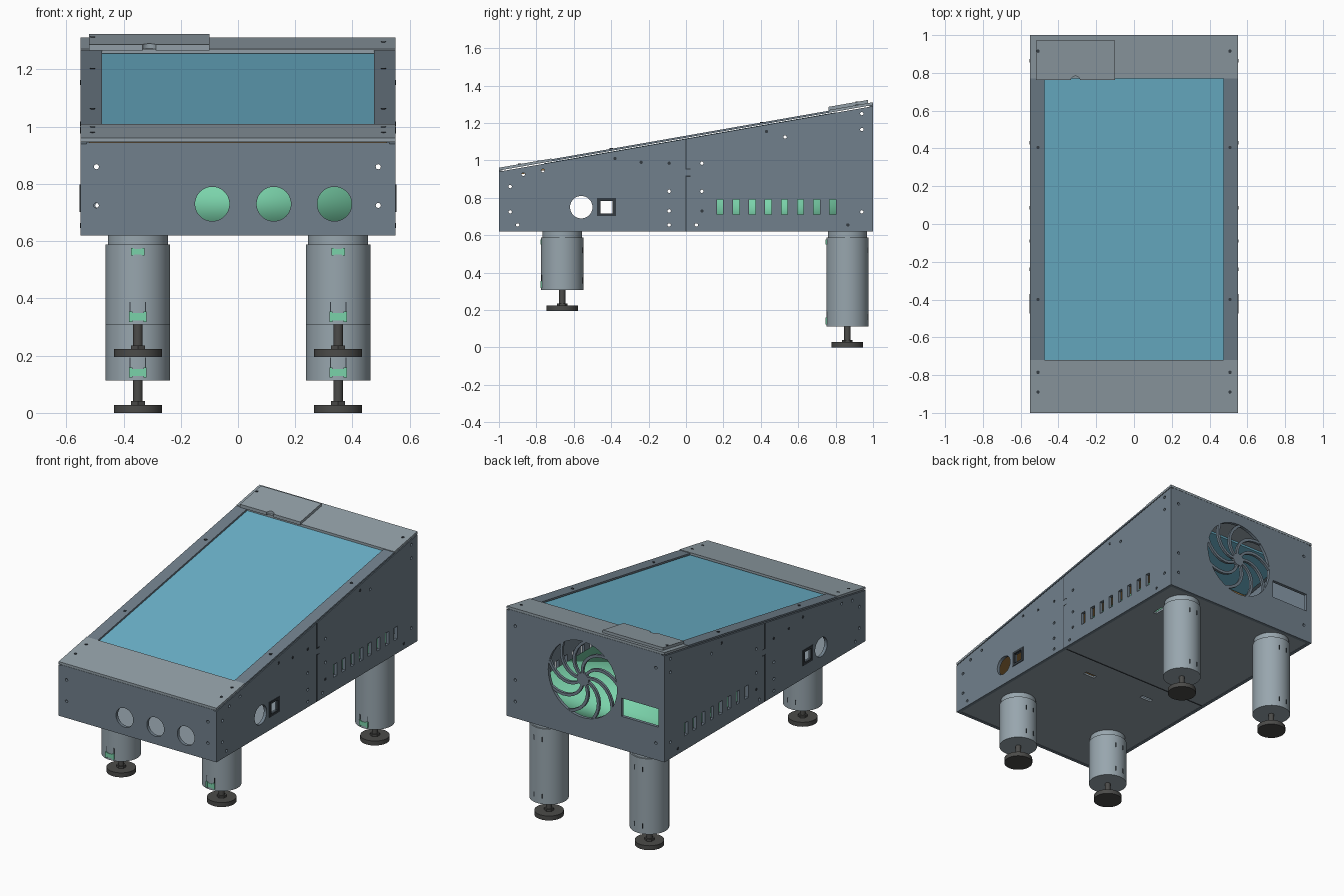
import bpy, bmesh, math
from mathutils import Matrix, Vector

if "Cube" in bpy.data.objects:
    bpy.data.objects.remove(bpy.data.objects["Cube"])

SLOPE = 0.175


def material(name, code):
    rgb = [int(code[i:i + 2], 16) / 255 for i in (0, 2, 4)]
    col = [c / 12.92 if c <= 0.04 else ((c + 0.055) / 1.055) ** 2.4 for c in rgb] + [1]
    m = bpy.data.materials.new(name)
    m.use_nodes = True
    m.diffuse_color = col
    m.node_tree.nodes["Principled BSDF"].inputs["Base Color"].default_value = col
    return m


SLATE = material("slate_panel", "71808c")
PLATE = material("light_grey_plate", "929fa7")
LEG = material("leg_grey", "98a6ae")
RUBBER = material("dark_rubber", "4b4b49")
SCREEN = material("screen_blue", "6db4cc")
MINT = material("mint_green", "7ad2aa")
WOOD = material("brown_wood", "9a7440")
DARK = material("dark_fastener", "343b41")


def finish(name, bm, mat, smooth=False):
    bmesh.ops.recalc_face_normals(bm, faces=bm.faces)
    me = bpy.data.meshes.new(name)
    bm.to_mesh(me)
    bm.free()
    ob = bpy.data.objects.new(name, me)
    bpy.context.collection.objects.link(ob)
    if mat:
        me.materials.append(mat)
    if smooth:
        bpy.ops.object.select_all(action='DESELECT')
        ob.select_set(True)
        bpy.context.view_layer.objects.active = ob
        bpy.ops.object.shade_smooth_by_angle(angle=math.radians(35))
    return ob


def add_box(bm, x, y, z, slope=0):
    vs = bmesh.ops.create_cube(bm, size=1)["verts"]
    for v in vs:
        v.co = Vector([(a + b) / 2 + c * (b - a) for (a, b), c in zip((x, y, z), v.co)])
        v.co.z += slope * (v.co.y + 1)


def add_cyl(bm, center, r, depth, axis='Z', seg=16):
    turn = {'X': Matrix.Rotation(math.pi / 2, 4, 'Y'),
            'Y': Matrix.Rotation(math.pi / 2, 4, 'X'), 'Z': Matrix()}[axis]
    bmesh.ops.create_cone(bm, cap_ends=True, segments=seg, radius1=r, radius2=r,
                          depth=depth, matrix=Matrix.Translation(center) @ turn)


def box(name, x, y, z, mat, slope=0):
    bm = bmesh.new()
    add_box(bm, x, y, z, slope)
    return finish(name, bm, mat)


def cut(ob, bm):
    cutter = finish("cutter", bm, None)
    cutter.hide_render = True
    mod = ob.modifiers.new("cut", 'BOOLEAN')
    mod.object = cutter
    mod.operation = 'DIFFERENCE'
    mod.solver = 'EXACT'
    bpy.context.view_layer.objects.active = ob
    bpy.ops.object.modifier_apply(modifier=mod.name)
    bpy.data.objects.remove(cutter)


# Side panels with button hole, switch hole, vents and screw holes
side_holes = [(-.94, .86), (-.94, .725), (-.87, .925), (-.765, .945), (-.9, .655),
              (-.09, .655), (.055, .655), (.085, .985), (.53, 1.125), (.94, 1.165),
              (.94, 1.25), (.94, .725), (-.09, .835), (-.09, .73), (.085, .835)]
side_dots = [(-.38, 1.01), (-.24, .99), (-.09, .985), (.43, 1.155), (.085, .73), (.865, .655)]
for s, side in ((1, "right"), (-1, "left")):
    bm = bmesh.new()
    add_box(bm, sorted((s * .53, s * .55)), (-1, 1), (.62, .94))
    for v in bm.verts:
        if v.co.z > .8:
            v.co.z += SLOPE * (v.co.y + 1)
    panel = finish(side + "_side_panel", bm, SLATE)
    bm = bmesh.new()
    add_cyl(bm, (s * .54, -.56, .75), .06, .1, 'X', 40)
    add_box(bm, (s * .54 - .05, s * .54 + .05), (-.46, -.39), (.715, .785))
    for i in range(8):
        y = .182 + i * .0861
        add_box(bm, (s * .54 - .05, s * .54 + .05), (y - .017, y + .017), (.71, .79))
    for y, z in side_holes:
        add_cyl(bm, (s * .54, y, z), .009, .1, 'X', 12)
    cut(panel, bm)

    # Switch bezel, seam and blind screws
    bm = bmesh.new()
    xs = sorted((s * .54, s * .554))
    for a, b in ((-.475, -.458), (-.392, -.375)):
        add_box(bm, xs, (a, b), (.702, .798))
    for a, b in ((.702, .717), (.783, .798)):
        add_box(bm, xs, (-.458, -.392), (a, b))
    xs = sorted((s * .545, s * .551))
    add_box(bm, xs, (-.003, .003), (.62, .915))
    add_box(bm, xs, (-.003, .025), (.912, .918))
    add_box(bm, xs, (-.003, .025), (.952, .958))
    add_box(bm, xs, (-.003, .003), (.955, 1.115))
    for y, z in side_dots:
        add_cyl(bm, (s * .548, y, z), .009, .008, 'X', 12)
    finish(side + "_switch_bezel_and_screws", bm, DARK)

# Front panel with three button holes
front = box("front_panel", (-.53, .53), (-1, -.98), (.62, .945), SLATE)
bm = bmesh.new()
for x in (-.09, .125, .337):
    add_cyl(bm, (x, -.99, .73), .06, .1, 'Y', 40)
for x, z in ((-.495, .86), (-.495, .725), (.49, .725), (.49, .86)):
    add_cyl(bm, (x, -.99, z), .009, .1, 'Y', 12)
cut(front, bm)

# Back panel with fan opening and socket slot
FAN = Vector((.02, .99, .99))
back = box("back_panel", (-.53, .53), (.98, 1), (.62, 1.295), SLATE)
bm = bmesh.new()
add_cyl(bm, FAN, .24, .1, 'Y', 64)
add_box(bm, (-.51, -.25), (.9, 1.1), (.83, .945))
for x in (-.49, .49):
    for z in (.725, .86, 1.2):
        add_cyl(bm, (x, .99, z), .009, .1, 'Y', 12)
cut(back, bm)

# Fan grille: hub and swept blades
bm = bmesh.new()
add_cyl(bm, FAN, .04, .018, 'Y', 24)
for k in range(9):
    rows = []
    for i in range(9):
        t = i / 8
        r = .03 + .215 * t
        a = k * math.tau / 9 + .95 * t ** 1.3
        out = Vector((math.cos(a), 0, math.sin(a)))
        tan = Vector((-out.z, 0, out.x))
        n = (tan - out * .7).normalized() * .009
        c = FAN + out * r
        rows.append([bm.verts.new(c + n * u + Vector((0, w, 0)))
                     for u, w in ((-1, -.008), (1, -.008), (1, .008), (-1, .008))])
    for p, q in zip(rows, rows[1:]):
        for j in range(4):
            bm.faces.new((p[j], p[(j + 1) % 4], q[(j + 1) % 4], q[j]))
    bm.faces.new(rows[0])
    bm.faces.new(rows[-1])
finish("fan_grille", bm, SLATE)

# Floor with small cable slots
floor = box("floor_panel", (-.53, .53), (-.98, .98), (.622, .635), PLATE)
bm = bmesh.new()
for s in (-1, 1):
    add_box(bm, (s * .4 - .012, s * .4 + .012), (.67, .75), (.5, .7))
    add_box(bm, (s * .22 - .04, s * .22 + .04), (-.16, -.135), (.5, .7))
cut(floor, bm)
box("floor_seam", (-.53, .53), (-.003, .003), (.62, .624), DARK)

# Interior: electronics case and wooden underside of the deck
case = box("electronics_case", (-.44, .44), (.1, .9), (.64, .82), MINT)
for p in case.data.polygons:
    p.use_smooth = True
box("deck_backing", (-.52, .52), (-.97, .45), (.905, .92), WOOD, SLOPE)

# Sloped top: screen, side rails, front and back plates
box("screen", (-.5, .5), (-.76, .8), (.93, .942), SCREEN, SLOPE)
for s, side in ((1, "right"), (-1, "left")):
    box(side + "_top_rail", sorted((s * .475, s * .55)), (-.72, .77), (.946, .957), SLATE, SLOPE)
box("front_top_plate", (-.55, .55), (-1, -.72), (.946, .961), PLATE, SLOPE)
box("back_top_plate", (-.55, .55), (.77, 1), (.946, .961), PLATE, SLOPE)
cover = box("raised_cover", (-.52, -.1), (.763, .972), (.958, .978), PLATE, SLOPE)
bm = bmesh.new()
add_cyl(bm, (-.31, .758, 1.27), .025, .2, 'Z', 24)
cut(cover, bm)

# Top screws
bm = bmesh.new()
for x in (-.508, .508):
    for y in (-.89, -.785, -.4, .405, .915):
        high = .977 if x < 0 and y > .8 else (.957 if abs(y) < .5 else .96)
        add_cyl(bm, (x, y, high + SLOPE * (y + 1)), .009, .006, 'Z', 12)
finish("top_screws", bm, DARK)


# Legs with levelling feet, clips and slits
def leg(name, x, y, foot):
    bm = bmesh.new()
    low = foot + .113
    add_cyl(bm, (x, y, (low + .588) / 2), .113, .588 - low, seg=48)
    add_cyl(bm, (x, y, .605), .105, .036, seg=48)
    finish(name + "_leg", bm, LEG, True)

    bm = bmesh.new()
    add_cyl(bm, (x, y, foot + .014), .084, .028, seg=40)
    add_cyl(bm, (x, y, foot + .034), .028, .014, seg=6)
    add_cyl(bm, (x, y, foot + .08), .017, .09, seg=20)
    finish(name + "_foot", bm, RUBBER, True)

    bm = bmesh.new()
    for z, w, h in ((.563, .024, .013), (low + .028, .03, .018)):
        for a, b in ((-w, -w + .011), (w - .011, w)):
            add_box(bm, (x + a, x + b), (y - .117, y - .1), (z - h, z + h))
        add_box(bm, (x - w, x + w), (y - .116, y - .1), (z - h * .7, z + h * .7))
    finish(name + "_leg_clips", bm, MINT)

    bm = bmesh.new()
    for u in (-.027, .027):
        add_box(bm, (x + u - .002, x + u + .002), (y - .1115, y - .1), (low + .045, low + .08))
        for z in (low + .05, .52):
            add_box(bm, (x + u - .003, x + u + .003), (y + .1, y + .1115), (z - .015, z + .015))
    finish(name + "_leg_slits", bm, DARK)


for s, side in ((1, "right"), (-1, "left")):
    leg("front_" + side, s * .35, -.662, .195)
    leg("back_" + side, s * .35, .863, 0)
